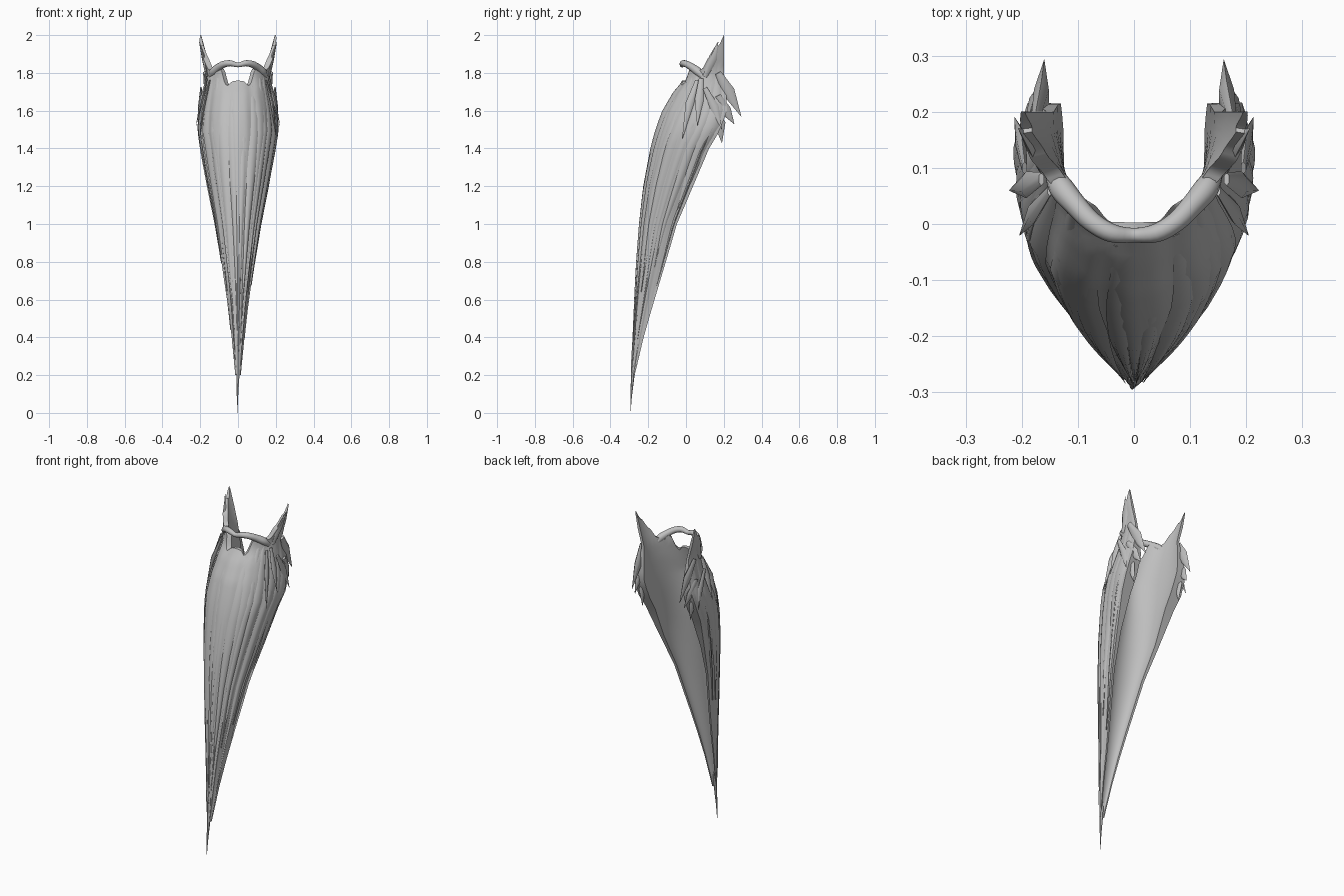
import bpy, bmesh, math, random
from mathutils import Vector

if "Cube" in bpy.data.objects:
    bpy.data.objects.remove(bpy.data.objects["Cube"])

random.seed(4)
hair = bpy.data.materials.new("hair_grey")
hair.diffuse_color = (0.52, 0.52, 0.52, 1)
hair.use_nodes = True
hair.node_tree.nodes["Principled BSDF"].inputs["Base Color"].default_value = hair.diffuse_color


def lerp_table(table, v):
    if v <= table[0][0]:
        return table[0][1]
    for (a, p), (b, q) in zip(table, table[1:]):
        if v <= b:
            return p + (q - p) * (v - a) / (b - a)
    return table[-1][1]


# Beard profiles by height: half width, front, rear edge, inner width, inner middle
WIDTH = [(0, .001), (.2, .014), (.4, .033), (.6, .056), (.8, .085), (1, .116), (1.2, .155),
         (1.4, .192), (1.5, .21), (1.6, .2), (1.7, .18), (1.8, .166), (1.9, .195), (2, .214)]
FRONT = [(0, -.295), (.2, -.287), (.4, -.279), (.6, -.27), (.8, -.259), (1, -.244), (1.2, -.221),
         (1.4, -.184), (1.5, -.158), (1.6, -.122), (1.7, -.065), (1.75, -.022), (1.8, -.006), (2, 0)]
REAR = [(0, -.293), (.2, -.272), (.4, -.225), (.6, -.168), (.8, -.108), (1, -.05), (1.2, .035),
        (1.4, .12), (1.5, .18), (1.6, .215), (1.7, .213), (1.8, .2), (2, .2)]
IN_W = [(0, 0), (.2, .008), (.6, .045), (1, .1), (1.2, .125), (1.5, .128), (1.7, .137),
        (1.8, .145), (1.9, .17), (2, .198)]
IN_Y = [(0, -.294), (.2, -.279), (.6, -.205), (1, -.13), (1.4, -.06), (1.6, -.04),
        (1.75, 0), (1.8, .014), (2, .03)]
# Height of the upper rim from the lip (0) round to the temple (1)
RIM = [(0, 1.76), (.1, 1.755), (.18, 1.73), (.23, 1.755), (.29, 1.82), (.36, 1.825), (.45, 1.80),
       (.62, 1.825), (.7, 1.875), (.76, 1.89), (.86, 1.945), (.9, 1.94), (1, 2.0)]
SWEEP = math.radians(110)


def outer(t, z, off=0):
    a = t * SWEEP
    f, b = lerp_table(FRONT, z), lerp_table(REAR, z)
    k = (1 - math.cos(a)) / (1 - math.cos(SWEEP))
    return Vector(((lerp_table(WIDTH, z) + off) * math.sin(a),
                   f + (b - f) * k - off * math.cos(a), z))


def inner(t, z):
    a = t * math.radians(100)
    f, b = lerp_table(IN_Y, z), lerp_table(REAR, z)
    k = (1 - math.cos(a)) / (1 - math.cos(math.radians(100)))
    return Vector((lerp_table(IN_W, z) * math.sin(a), f + (b - f) * k, z))


def loft(name, rings, cap=True, angle=45):
    bm = bmesh.new()
    vr = [[bm.verts.new(p) for p in r] for r in rings]
    n = len(vr[0])
    for r, s in zip(vr, vr[1:]):
        for i in range(n):
            bm.faces.new((r[i], r[(i + 1) % n], s[(i + 1) % n], s[i]))
    if cap:
        bm.faces.new(vr[0])
        bm.faces.new(vr[-1])
    else:
        # rim strip joining the outer and inner halves of the end rings
        for r in (vr[0], vr[-1]):
            for i in range(n // 2 - 1):
                bm.faces.new((r[i], r[i + 1], r[n - 2 - i], r[n - 1 - i]))
    bmesh.ops.recalc_face_normals(bm, faces=bm.faces)
    me = bpy.data.meshes.new(name)
    bm.to_mesh(me)
    bm.free()
    ob = bpy.data.objects.new(name, me)
    bpy.context.collection.objects.link(ob)
    me.materials.append(hair)
    bpy.ops.object.select_all(action='DESELECT')
    ob.select_set(True)
    bpy.context.view_layer.objects.active = ob
    bpy.ops.object.shade_smooth_by_angle(angle=math.radians(angle))
    return ob


def tube(name, pts, radii, flat=1.0, sides=8, ref=(1, 0, 0)):
    pts = [Vector(p) for p in pts]
    rings = []
    for i, p in enumerate(pts):
        d = (pts[min(i + 1, len(pts) - 1)] - pts[max(i - 1, 0)]).normalized()
        side = d.cross(Vector(ref)).normalized()
        up = side.cross(d)
        rings.append([p + radii[i] * (side * math.cos(j * math.tau / sides)
                      + up * flat * math.sin(j * math.tau / sides)) for j in range(sides)])
    return loft(name, rings)


# Main beard shell: rippled outside, smooth hollow inside
N = 72
ts = [-1 + 2 * i / N for i in range(N + 1)]
levels = [.2, .3, .4, .55, .7, .85, 1, 1.1, 1.2, 1.3, 1.4, 1.48, 1.55]
rings = []
for k in range(len(levels) + 9):
    out, inn = [], []
    for t in ts:
        if k < len(levels):
            z = levels[k]
        else:
            z = 1.55 + (lerp_table(RIM, abs(t)) - 1.55) * (k - len(levels) + 1) / 9
        fade = min(1, z / 1.2) * max(.25, min(1, (1.85 - z) / .3))
        ripple = .005 * math.sin(19 * t + 1) + .002 * math.sin(37 * t + 2 * z)
        out.append(outer(t, z, ripple * fade))
        inn.append(inner(t, z))
    rings.append(out + inn[::-1])
loft("beard_shell", rings, cap=False)


# Overlapping strands that follow the shell and taper to a point
def strand(name, t0, t1, z0, z1, hw, lift, flick):
    rows = []
    steps = 16
    for i in range(steps + 1):
        s = i / steps
        z = z0 + (z1 - z0) * s
        t = t0 + (t1 - t0) * s
        grow = min(1, .35 + 2 * s) * max(.02, 1 - s ** 2.5)
        h = hw * grow
        thick = lift * min(1, .15 + 2.5 * s) * max(.1, 1 - s ** 3) * min(1, z / .8 + .1)
        base = flick * s ** 3
        row = [outer(t + h * c, z, base + thick * (1 - c * c) - .002) for c in (-1, -.5, 0, .5, 1)]
        row.append(outer(t, z, base - .008 * min(1, z / .8)))
        rows.append(row)
    loft(name, rows)


ENDS = [.24, .36, .28, .62, .42, .78, 1.04]
for side in (-1, 1):
    for i, end in enumerate(ENDS):
        t = .1 + i * .135
        t0 = side * (t + random.uniform(-.03, .03))
        top = min(1.78, lerp_table(RIM, t) - .03)
        strand("beard_strand", t0, t0 + side * random.uniform(-.05, .05), top,
               end + random.uniform(-.04, .04), random.uniform(.07, .12),
               random.uniform(.008, .013), .007)
    for i in range(3):
        t = side * random.uniform(.4, .93)
        strand("fine_strand", t, t + side * .03, random.uniform(1.5, 1.7),
               random.uniform(.5, 1.1), .03, .014, .008)

# Long pointed wisp at the bottom
tube("tip_wisp", [(0, -.268, .42), (0, -.276, .28), (-.001, -.284, .17), (-.003, -.291, .08),
                  (-.004, -.294, 0)], [.014, .014, .008, .004, .0008], sides=6)

# Moustache: one continuous roll over the lip, smoothed through a few points
half = [(.04, -.016, 1.851, .0165), (.075, .004, 1.846, .018), (.105, .035, 1.828, .02),
        (.13, .065, 1.805, .022), (.146, .095, 1.775, .014)]
ctrl = [Vector((-x, y, z, r)) for x, y, z, r in half[::-1]] \
    + [Vector((0, -.02, 1.842, .013))] + [Vector(p) for p in half]
path = []
for i in range(len(ctrl) - 1):
    a, b = ctrl[max(i - 1, 0)], ctrl[i]
    c, d = ctrl[i + 1], ctrl[min(i + 2, len(ctrl) - 1)]
    for s in (0, .25, .5, .75):
        path.append(.5 * (2 * b + (c - a) * s + (2 * a - 5 * b + 4 * c - d) * s * s
                          + (3 * b - a - 3 * c + d) * s ** 3))
path.append(ctrl[-1])
tube("moustache", [p[:3] for p in path], [p[3] for p in path], sides=10, ref=(0, 0, 1))

# Ragged tufts round the cheeks, jaw corners and temples
TUFTS = [((.178, .17, 1.80), (.165, .225, 1.70), (.16, .292, 1.57), .034),
         ((.19, .17, 1.68), (.175, .21, 1.6), (.165, .255, 1.53), .03),
         ((.18, .13, 1.64), (.17, .18, 1.53), (.16, .19, 1.43), .03),
         ((.195, .1, 1.72), (.202, .15, 1.62), (.213, .19, 1.5), .024),
         ((.165, .08, 1.77), (.192, .07, 1.66), (.222, .06, 1.52), .024),
         ((.165, .1, 1.78), (.182, .145, 1.88), (.206, .17, 1.965), .024),
         ((.15, .06, 1.76), (.18, .02, 1.64), (.204, -.02, 1.45), .022)]
for side in (-1, 1):
    for a, b, c, r in TUFTS:
        pts = [(side * p[0], p[1], p[2]) for p in (a, b, c)]
        tube("cheek_tuft", pts, [r * .5, r, .001], flat=.45, sides=6)
